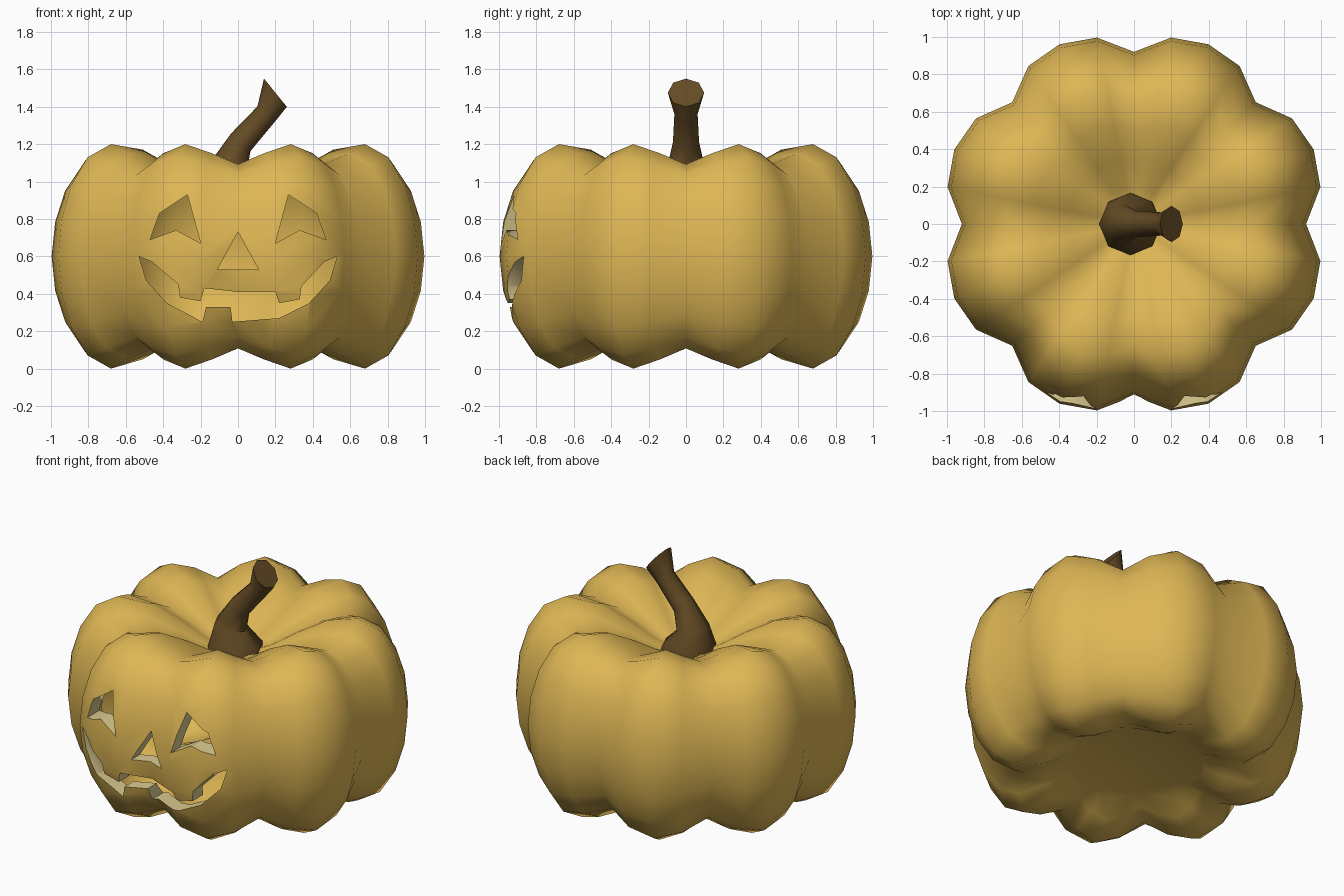
import bpy, bmesh, math
from mathutils import Vector

if "Cube" in bpy.data.objects:
    bpy.data.objects.remove(bpy.data.objects["Cube"], do_unlink=True)


def material(name, rgb):
    m = bpy.data.materials.new(name)
    m.use_nodes = True
    m.diffuse_color = (*rgb, 1)
    m.node_tree.nodes["Principled BSDF"].inputs["Base Color"].default_value = (*rgb, 1)
    return m


RIND = material("golden rind", (0.73, 0.47, 0.09))
FLESH = material("pale flesh", (0.72, 0.60, 0.28))
STEM = material("brown stem", (0.13, 0.072, 0.018))


def make_object(name, bm, mats):
    mesh = bpy.data.meshes.new(name)
    bm.to_mesh(mesh)
    bm.free()
    ob = bpy.data.objects.new(name, mesh)
    bpy.context.collection.objects.link(ob)
    for m in mats:
        mesh.materials.append(m)
    return ob


def smooth(ob, degrees):
    bpy.ops.object.select_all(action='DESELECT')
    ob.select_set(True)
    bpy.context.view_layer.objects.active = ob
    bpy.ops.object.shade_smooth_by_angle(angle=math.radians(degrees))


def loft(bm, rings):
    """Skin a list of point rings and cap both ends."""
    loops = [[bm.verts.new(p) for p in ring] for ring in rings]
    n = len(loops[0])
    faces = [bm.faces.new((a[i], a[(i + 1) % n], b[(i + 1) % n], b[i]))
             for a, b in zip(loops, loops[1:]) for i in range(n)]
    faces += [bm.faces.new(loops[0]), bm.faces.new(loops[-1])]
    bmesh.ops.recalc_face_normals(bm, faces=faces)
    return faces


# Ridge profile: radius, height, groove strength
PROFILE = [(0.08, 0.92, 0), (0.2, 0.97, 0.4), (0.36, 1.07, 0.7), (0.55, 1.17, 1),
           (0.735, 1.2, 1), (0.87, 1.13, 1), (0.965, 0.98, 1), (1.02, 0.8, 1),
           (1.04, 0.6, 1), (1.02, 0.4, 1), (0.965, 0.22, 1), (0.87, 0.07, 1),
           (0.735, 0, 1), (0.55, 0.05, 0.8), (0.42, 0.13, 0.3)]
LOBES, MID = 8, 0.6
NARROW = (1, 0.2, 0, 0.2)    # groove, flank, ridge, flank
LOWER = (1, 0.45, 0, 0.45)


def gourd_rings(scale):
    rings = []
    for r, z, groove in PROFILE:
        ring = []
        for i in range(LOBES * 4):
            a = math.tau * i / (LOBES * 4)
            rr = r * scale * (1 - 0.115 * groove * NARROW[i % 4])
            h = (z - MID) * scale * (1 - 0.18 * groove * LOWER[i % 4])
            ring.append((rr * math.cos(a), rr * math.sin(a), MID + h))
        rings.append(ring)
    return rings


# Hollow ribbed body: outer skin plus reversed inner skin
bm = bmesh.new()
loft(bm, gourd_rings(1))
bmesh.ops.reverse_faces(bm, faces=loft(bm, gourd_rings(0.9)))
body = make_object("pumpkin_body", bm, [RIND, FLESH])

# Carved face outlines as x, z
EYE = [(0.27, 0.93), (0.2, 0.67), (0.33, 0.74), (0.47, 0.69), (0.42, 0.83)]
NOSE = [(-0.11, 0.53), (0.11, 0.53), (0, 0.73)]
MOUTH = [(0.53, 0.6), (0.46, 0.57), (0.34, 0.44), (0.33, 0.37), (0.22, 0.35), (0.2, 0.41),
         (0, 0.41), (-0.18, 0.43), (-0.2, 0.36), (-0.31, 0.38), (-0.32, 0.45),
         (-0.46, 0.57), (-0.53, 0.6), (-0.49, 0.47), (-0.38, 0.35), (-0.19, 0.25),
         (-0.17, 0.33), (-0.04, 0.33), (-0.03, 0.25), (0.22, 0.27), (0.38, 0.35),
         (0.49, 0.47)]

bm = bmesh.new()
for shape in (EYE, [(-x, z) for x, z in EYE], NOSE, MOUTH):
    loft(bm, [[(x, y, z) for x, z in shape] for y in (-1.2, -0.6)])
for f in bm.faces:
    f.material_index = 1
cutter = make_object("face_cutter", bm, [RIND, FLESH])
cutter.hide_render = True

cut = body.modifiers.new("carve", 'BOOLEAN')
cut.operation = 'DIFFERENCE'
cut.solver = 'EXACT'
cut.object = cutter
bpy.context.view_layer.objects.active = body
bpy.ops.object.modifier_apply(modifier=cut.name)
bpy.data.objects.remove(cutter, do_unlink=True)
smooth(body, 55)

# Bent stem: centre x, centre z, radius, lean from vertical in degrees
SPINE = [(-0.02, 0.9, 0.17, 0), (-0.02, 0.96, 0.165, 0), (-0.05, 1.08, 0.1, 15),
         (0.015, 1.21, 0.07, 42), (0.15, 1.36, 0.062, 42), (0.2, 1.475, 0.097, 51)]
rings = []
for x, z, r, lean in SPINE:
    t = math.radians(lean)
    across = Vector((math.cos(t), 0, -math.sin(t)))
    rings.append([Vector((x, 0, z)) + r * (math.cos(a) * across + math.sin(a) * Vector((0, 1, 0)))
                  for a in (math.tau * i / 8 for i in range(8))])
bm = bmesh.new()
loft(bm, rings)
smooth(make_object("stem", bm, [STEM]), 50)
